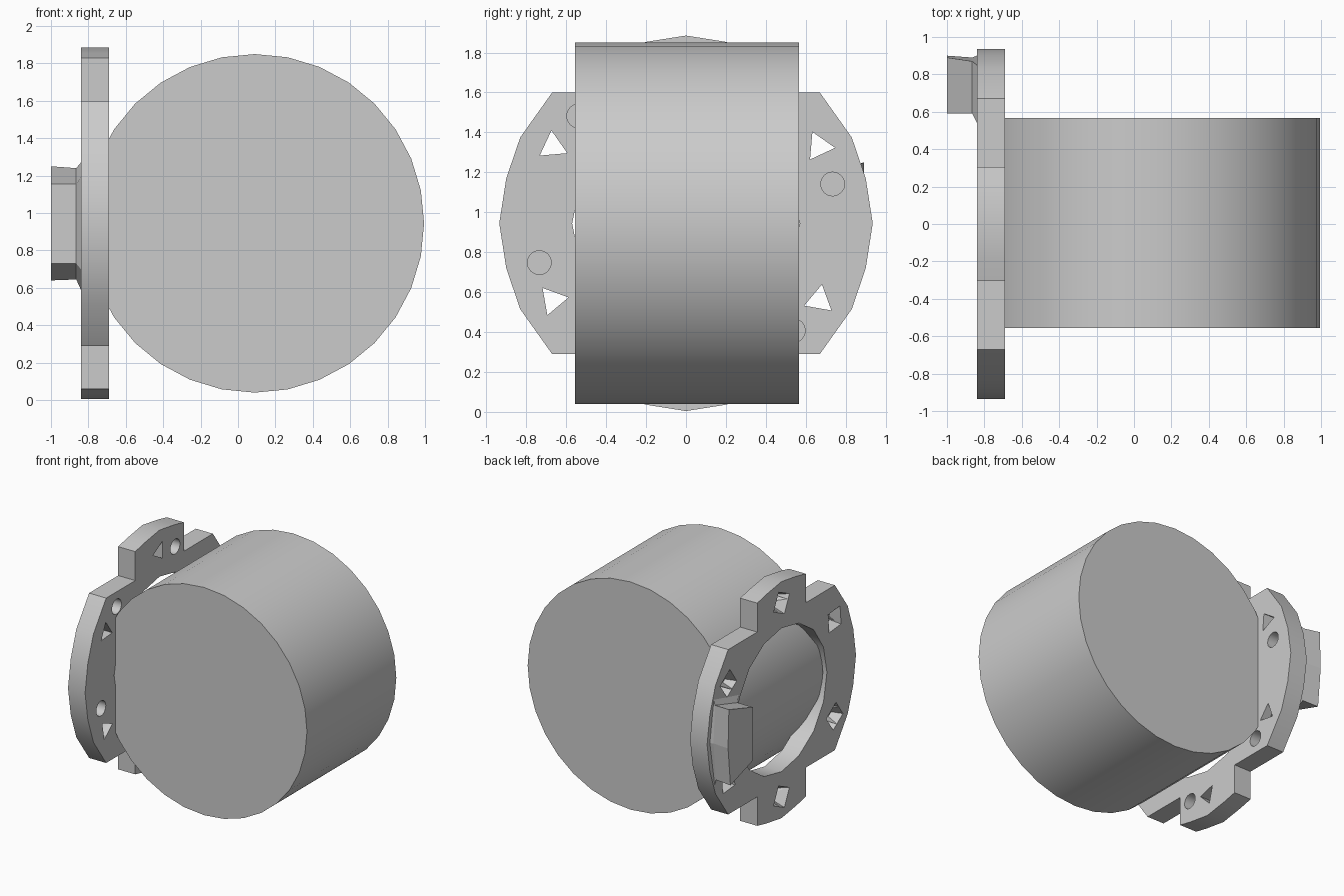
import bpy
import bmesh
from math import sin, cos, radians
from mathutils import Matrix

cube = bpy.data.objects.get("Cube")
if cube:
    bpy.data.objects.remove(cube, do_unlink=True)

MID_Z = 0.945
INNER_X, OUTER_X = -0.69, -0.84

grey = bpy.data.materials.new("plain_grey")
grey.use_nodes = True
grey.diffuse_color = (0.6, 0.6, 0.6, 1)
grey.node_tree.nodes["Principled BSDF"].inputs["Base Color"].default_value = (0.6, 0.6, 0.6, 1)


def finish(name, bm):
    bmesh.ops.recalc_face_normals(bm, faces=bm.faces)
    mesh = bpy.data.meshes.new(name)
    bm.to_mesh(mesh)
    bm.free()
    mesh.materials.append(grey)
    obj = bpy.data.objects.new(name, mesh)
    bpy.context.collection.objects.link(obj)
    return obj


def loft(name, sections):
    """Skin a list of (x, [(y, z), ...]) sections and cap both ends."""
    bm = bmesh.new()
    rings = [[bm.verts.new((x, y, z)) for y, z in pts] for x, pts in sections]
    n = len(rings[0])
    for a, b in zip(rings, rings[1:]):
        for i in range(n):
            bm.faces.new((a[i], a[(i + 1) % n], b[(i + 1) % n], b[i]))
    bm.faces.new(rings[0])
    bm.faces.new(rings[-1])
    return finish(name, bm)


def polygon(y, z, radius, sides, turn=0):
    angles = [radians(turn + 360 * i / sides) for i in range(sides)]
    return [(y + radius * cos(a), z + radius * sin(a)) for a in angles]


def activate(obj):
    bpy.ops.object.select_all(action='DESELECT')
    obj.select_set(True)
    bpy.context.view_layer.objects.active = obj


def cut(target, sections):
    """Subtract a lofted cutter from the target."""
    cutter = loft("cutter", sections)
    cutter.hide_render = True
    activate(target)
    mod = target.modifiers.new("cut", 'BOOLEAN')
    mod.operation = 'DIFFERENCE'
    mod.solver = 'EXACT'
    mod.object = cutter
    bpy.ops.object.modifier_apply(modifier=mod.name)
    bpy.data.objects.remove(cutter, do_unlink=True)


# Drum lying along y
bm = bmesh.new()
bmesh.ops.create_cone(bm, cap_ends=True, segments=32, radius1=0.905, radius2=0.905, depth=1.122,
                      matrix=Matrix.Translation((0.09, 0.006, MID_Z)) @ Matrix.Rotation(radians(90), 4, 'X'))
drum = finish("drum", bm)
activate(drum)
bpy.ops.object.shade_smooth_by_angle(angle=radians(30))

# Mounting plate with a tab at the top and bottom, mirrored from one quarter
quarter = [(0.935, 0), (0.9, 0.225), (0.83, 0.43), (0.67, 0.655), (0.305, 0.655),
           (0.305, 0.885), (0.19, 0.91), (0, 0.94)]
half = quarter + [(-y, z) for y, z in reversed(quarter[:-1])]
outline = half + [(y, -z) for y, z in reversed(half[1:-1])]
outline = [(y, z + MID_Z) for y, z in outline]
plate = loft("mounting_plate", [(INNER_X, outline), (OUTER_X, outline)])

# Central opening
ring = polygon(0, MID_Z, 0.57, 16)
cut(plate, [(INNER_X + 0.1, ring), (OUTER_X - 0.1, ring)])

# Six rough pockets with triangular holes, and six shallow round holes
for k in range(6):
    a = radians(90 + 60 * k)
    y, z = 0.77 * cos(a), MID_Z + 0.77 * sin(a)
    tri = polygon(y, z, 0.08, 3, 60 + 35 * k)
    quad = polygon(y, z, 0.11, 4, 70 + 60 * k)
    cut(plate, [(INNER_X + 0.05, tri), (OUTER_X - 0.05, tri)])
    cut(plate, [(INNER_X - 0.07, polygon(y, z, 0.07, 4, 70 + 60 * k)), (OUTER_X - 0.01, quad)])
    b = radians(75 + 60 * k)
    dot = polygon(0.76 * cos(b), MID_Z + 0.76 * sin(b), 0.06, 16)
    cut(plate, [(INNER_X + 0.05, dot), (INNER_X - 0.08, dot)])
activate(plate)
bpy.ops.object.shade_smooth_by_angle(angle=radians(25))

# Side block on the outer face with a flared foot
face = [(0.59, 0.73), (0.87, 0.64), (0.9, MID_Z), (0.89, 1.25), (0.59, 1.155)]
neck = [(0.59, 0.73), (0.86, 0.645), (0.89, MID_Z), (0.87, 1.24), (0.59, 1.155)]
foot = [(0.54, 0.7), (0.84, 0.59), (0.9, MID_Z), (0.85, 1.27), (0.54, 1.19)]
loft("side_block", [(-1.0, face), (-0.865, neck), (OUTER_X, foot)])
